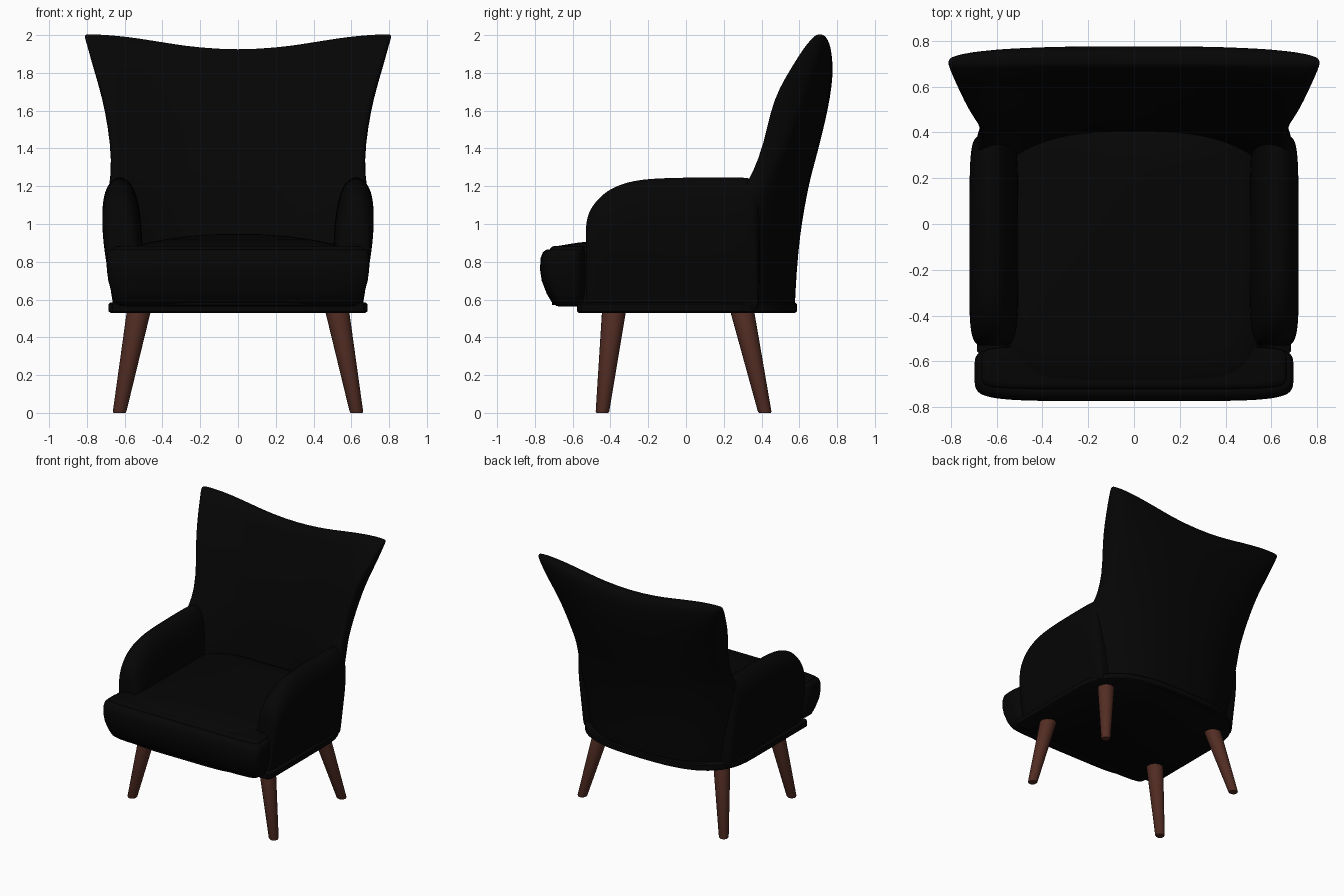
import bpy, bmesh, math
from mathutils import Vector

if "Cube" in bpy.data.objects:
    bpy.data.objects.remove(bpy.data.objects["Cube"])


def material(name, rgb):
    m = bpy.data.materials.new(name)
    m.diffuse_color = (*rgb, 1)
    m.use_nodes = True
    m.node_tree.nodes["Principled BSDF"].inputs["Base Color"].default_value = m.diffuse_color
    return m


BLACK = material("black fabric", (0.0016, 0.0016, 0.0016))
WOOD = material("dark brown wood", (0.085, 0.026, 0.017))


def spow(v, e):
    return math.copysign(abs(v) ** e, v)


def finish(name, bm, mat, subsurf=0, angle=50):
    bmesh.ops.recalc_face_normals(bm, faces=bm.faces)
    me = bpy.data.meshes.new(name)
    bm.to_mesh(me)
    bm.free()
    me.materials.append(mat)
    ob = bpy.data.objects.new(name, me)
    bpy.context.collection.objects.link(ob)
    bpy.ops.object.select_all(action='DESELECT')
    ob.select_set(True)
    bpy.context.view_layer.objects.active = ob
    bpy.ops.object.shade_smooth_by_angle(angle=math.radians(angle))
    if subsurf:
        ob.modifiers.new("smooth", 'SUBSURF').levels = subsurf
        ob.modifiers["smooth"].render_levels = subsurf
    return ob


def loft(name, rings, mat, subsurf=0, angle=50, strip_cap=False):
    """Skin a list of equally long closed rings and cap both ends."""
    bm = bmesh.new()
    vs = [[bm.verts.new(p) for p in r] for r in rings]
    n = len(vs[0])
    for a, b in zip(vs, vs[1:]):
        for i in range(n):
            bm.faces.new((a[i], a[(i + 1) % n], b[(i + 1) % n], b[i]))
    for r in (vs[0], vs[-1]):
        if strip_cap:  # quads straight across, so that the cap can sag
            for i in range(n // 2):
                quad = [r[i], r[i + 1], r[n - i - 1], r[(n - i) % n]]
                bm.faces.new(list(dict.fromkeys(quad)))
        else:
            bm.faces.new(r)
    return finish(name, bm, mat, subsurf, angle)


# Winged backrest: height, half width, front centre y, front wing y, rear y, rear bow
levels = [(.535, .640, .38, .10, .578, .23), (.56, .648, .38, .10, .579, .23),
          (.75, .678, .39, .11, .588, .23), (.95, .698, .41, .13, .607, .22),
          (1.1, .698, .425, .18, .632, .20), (1.2, .686, .44, .24, .652, .18),
          (1.27, .672, .45, .29, .666, .16), (1.42, .676, .49, .345, .703, .12),
          (1.6, .705, .535, .37, .742, .08), (1.72, .735, .58, .415, .763, .05),
          (1.83, .768, .62, .495, .776, .025), (1.91, .790, .645, .56, .777, .01),
          (1.96, .804, .665, .61, .772, .005), (1.985, .812, .68, .645, .758, 0),
          (2.0, .812, .692, .67, .742, 0), (2.004, .80, .70, .69, .725, 0)]
rings = []
for z, w, yf, ye, yb, bow in levels:
    ring = []
    for i in range(48):
        a = math.tau * i / 48
        s = spow(math.cos(a), .65)
        front = yf - (yf - ye) * abs(s) ** 3
        rear = yb - bow * abs(s) ** 2.5
        y = (front + rear) / 2 + (rear - front) / 2 * spow(math.sin(a), .5)
        sag = .0415 * (1 + math.cos(math.pi * s))
        ring.append((w * s, y, z - sag * max(0, (z - 1.2) / .8)))
    rings.append(ring)
loft("backrest", rings, BLACK, 1, 180, True)

# Armrests: one cross-section swept from front to rear
section = [(.65, .53), (.66, .56), (.688, .75), (.716, .93), (.722, 1.08), (.70, 1.19), (.635, 1.25),
           (.56, 1.21), (.52, 1.09), (.503, .9), (.50, .56), (.50, .53)]
stations = [(-.53, .88, .3), (-.532, 1.0, .62), (-.517, 1.075, .82), (-.47, 1.145, .94),
            (-.40, 1.205, 1), (-.28, 1.25, 1), (-.1, 1.262, 1), (.2, 1.264, 1),
            (.30, 1.264, .96), (.37, 1.255, .86), (.39, 1.2, .6)]
for side, label in ((1, "right"), (-1, "left")):
    rings = [[(side * (.61 + (x - .61) * k), y, .53 + (z - .53) * (top - .53) / .72)
              for x, z in section] for y, top, k in stations]
    loft(label + "_armrest", rings, BLACK, 2, 180)


def rounded(w, y0, y1, z, e, n=48):
    """Superellipse ring between y0 and y1."""
    return [(w * spow(math.cos(a), e), (y0 + y1) / 2 + (y1 - y0) / 2 * spow(math.sin(a), e), z)
            for a in (math.tau * (i + .5) / n for i in range(n))]


# Crowned seat cushion, highest towards the rear
rings = []
for z, k in ((.57, 1), (.8, 1), (.865, 1), (.882, .98), (.90, .86), (.92, .68), (.935, .48), (.945, .25), (.948, .08)):
    cy = -.13 + .35 * (1 - k)
    rings.append(rounded(.56 * k, cy - .58 * k, cy + .58 * k, z, .35))
loft("seat_cushion", rings, BLACK, 0, 60)

# Wide front roll of the seat, bulging at the middle of its height
rings = [rounded(w, y0, y1, z, .36, 64) for z, w, y0, y1 in (
    (.564, .60, -.675, -.56), (.568, .625, -.69, -.55), (.585, .65, -.71, -.54), (.63, .668, -.737, -.53),
    (.70, .687, -.764, -.527), (.76, .695, -.773, -.527), (.82, .696, -.77, -.527),
    (.85, .691, -.758, -.53), (.863, .68, -.742, -.535), (.866, .665, -.73, -.54))]
loft("seat_front_roll", rings, BLACK, 0, 60)

# Raised top panel of the front roll
rings = [rounded(w, y0, -.535, z, .25) for z, w, y0 in
         ((.84, .665, -.72), (.870, .665, -.72), (.880, .655, -.71), (.884, .635, -.695))]
loft("seat_front_panel", rings, BLACK, 0, 60)

# Base plate: square at the front, rounded at the rear
outline = [(.665, -.577), (.685, -.555)]
for i in range(33):
    a = math.pi * i / 32
    outline.append((.685 * spow(math.cos(a), .7), .09 + .497 * spow(math.sin(a), .7)))
outline += [(-.685, -.555), (-.665, -.577)]
rings = []
for z, k in ((.53, .985), (.538, 1), (.576, 1), (.585, .985)):
    rings.append([(x * k, y * k, z) for x, y in outline])
loft("base_plate", rings, BLACK, 0, 40)

# Splayed tapered legs
for label, y0, y1 in (("front", -.443, -.38), ("rear", .418, .295)):
    for side, hand in ((1, "right"), (-1, "left")):
        rings = []
        for z, r in ((0, .031), (.008, .036), (.55, .064)):
            t = z / .55
            cx, cy = side * (.628 - .105 * t), y0 + (y1 - y0) * t
            rings.append([(cx + r * math.cos(math.tau * i / 24), cy + r * math.sin(math.tau * i / 24), z)
                          for i in range(24)])
        loft(f"{label}_{hand}_leg", rings, WOOD, 0, 40)
